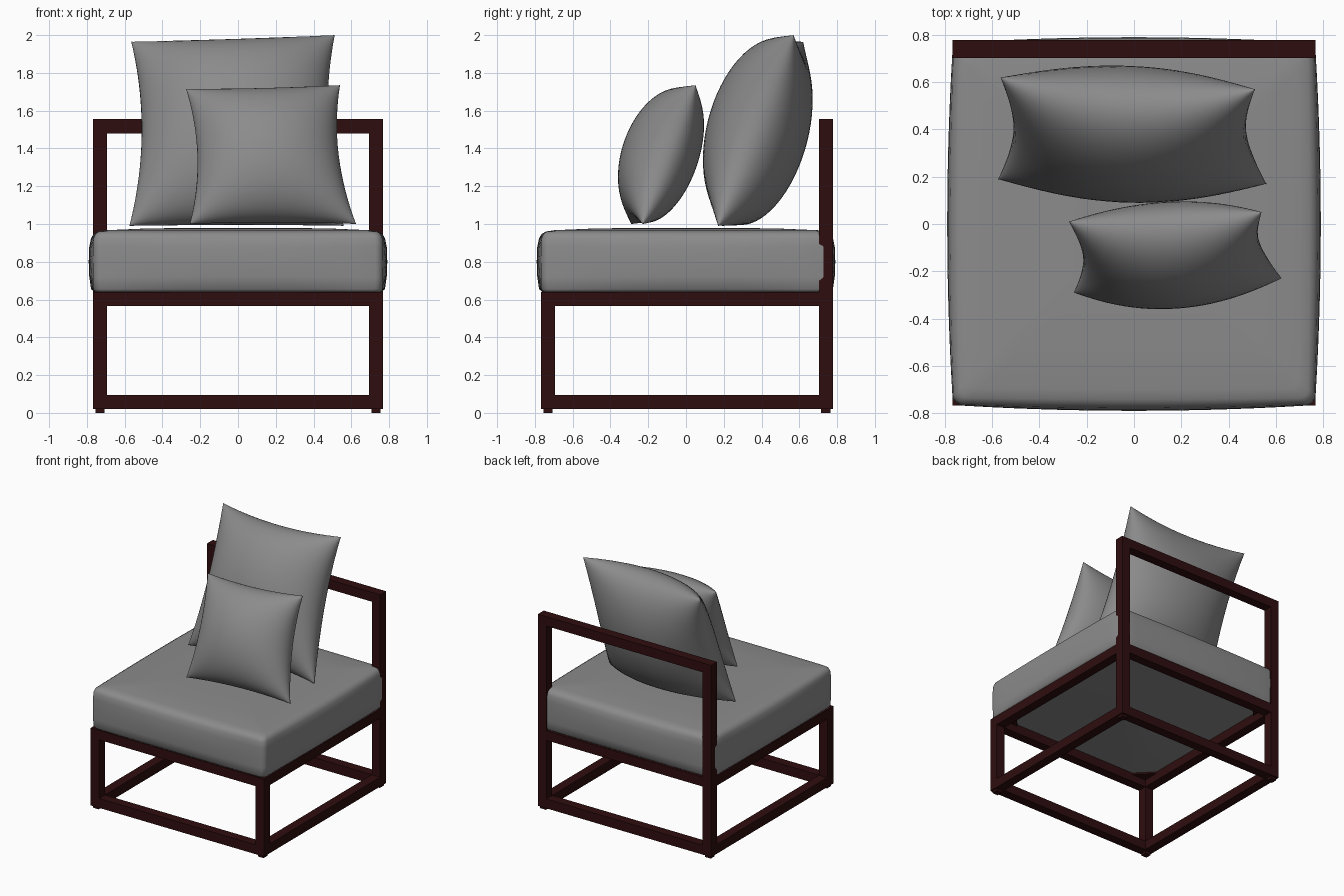
import bpy, bmesh, math
from mathutils import Vector

if "Cube" in bpy.data.objects:
    bpy.data.objects.remove(bpy.data.objects["Cube"])


def material(name, rgb):
    m = bpy.data.materials.new(name)
    m.diffuse_color = (*rgb, 1)
    m.use_nodes = True
    m.node_tree.nodes["Principled BSDF"].inputs["Base Color"].default_value = m.diffuse_color
    return m


WOOD = material("dark red wood", (0.028, 0.004, 0.0045))
FABRIC = material("grey fabric", (0.26, 0.26, 0.26))


def finish(name, bm, mat, smooth=None):
    bmesh.ops.recalc_face_normals(bm, faces=bm.faces)
    mesh = bpy.data.meshes.new(name)
    bm.to_mesh(mesh)
    bm.free()
    mesh.materials.append(mat)
    ob = bpy.data.objects.new(name, mesh)
    bpy.context.collection.objects.link(ob)
    if smooth:
        bpy.ops.object.select_all(action='DESELECT')
        ob.select_set(True)
        bpy.context.view_layer.objects.active = ob
        bpy.ops.object.shade_smooth_by_angle(angle=math.radians(smooth))
    return ob


def box(name, lo, hi):
    bm = bmesh.new()
    bmesh.ops.create_cube(bm, size=1)
    for v in bm.verts:
        v.co = [lo[i] + (v.co[i] + 0.5) * (hi[i] - lo[i]) for i in range(3)]
    return finish(name, bm, WOOD)


# Wooden frame: X = half width, F/B = front and back, T = bar thickness
X, F, B, T = 0.768, -0.768, 0.778, 0.075
for side, s in (("left", -1), ("right", 1)):
    x0, x1 = sorted((s * X, s * (X - T)))
    box(side + "_front_leg", (x0, F, 0.02), (x1, F + T, 0.64))
    box(side + "_back_post", (x0, B - T, 0.02), (x1, B, 1.555))
    for part, z in (("floor", 0.02), ("seat", 0.565)):
        box(f"{side}_{part}_rail", (x0, F + T, z), (x1, B - T, z + T))
    # small feet and triangular corner braces
    for end, y, d in (("front", F, 1), ("back", B, -1)):
        fx, fy = s * (X - T / 2), y + d * T / 2
        box(f"{side}_{end}_foot", (fx - 0.025, fy - 0.025, 0), (fx + 0.025, fy + 0.025, 0.022))
        bm = bmesh.new()
        cx, cy, leg = s * (X - T), y + d * T, 0.13
        tri = [(cx, cy), (cx - s * leg, cy), (cx, cy + d * leg)]
        low, top = [[bm.verts.new((a, b, z)) for a, b in tri] for z in (0.625, 0.639)]
        bm.faces.new(low)
        bm.faces.new(top)
        for i in range(3):
            j = (i + 1) % 3
            bm.faces.new((low[i], low[j], top[j], top[i]))
        finish(f"{side}_{end}_corner_brace", bm, WOOD)

for part, y, z in (("front_floor_rail", F, 0.02), ("front_seat_rail", F, 0.565),
                   ("back_floor_rail", B - T, 0.02), ("back_seat_rail", B - T, 0.565),
                   ("back_top_rail", B - T, 1.48)):
    box(part, (T - X, y, z), (X - T, y + T, z + T))


# Seat cushion: stacked rounded squares with softly bulging sides
def cushion_ring(inset, bulge):
    h, r, pts = 0.766 - inset, 0.04, []
    for q in range(4):
        side = [(h, -h + r + (2 * h - 2 * r) * k / 14) for k in range(1, 14)]
        arc = [(h - r + r * math.cos(a), h - r + r * math.sin(a))
               for a in (math.pi / 2 * k / 5 for k in range(6))]
        for x, y in side + arc:
            c, s = ((1, 0), (0, 1), (-1, 0), (0, -1))[q]
            x, y = x * c - y * s, x * s + y * c
            pts.append((x * (1 + bulge * (1 - (y / h) ** 2)),
                        y * (1 + bulge * (1 - (x / h) ** 2))))
    return pts


bm = bmesh.new()
rings = []
for z, inset, bulge in ((0.638, 0.03, 0.0), (0.64, 0.012, 0.008), (0.655, 0.002, 0.018),
                        (0.72, 0, 0.028), (0.80, 0, 0.032), (0.88, 0, 0.028),
                        (0.925, 0.003, 0.02), (0.947, 0.012, 0.014), (0.96, 0.03, 0.008),
                        (0.967, 0.07, 0.004), (0.975, 0.25, 0), (0.98, 0.5, 0)):
    rings.append([bm.verts.new((x, y, z)) for x, y in cushion_ring(inset, bulge)])
for a, b in zip(rings, rings[1:]):
    for i in range(len(a)):
        j = (i + 1) % len(a)
        bm.faces.new((a[i], a[j], b[j], b[i]))
bm.faces.new(rings[0])
bm.faces.new(rings[-1])
finish("seat_cushion", bm, FABRIC, 50)


# Pillow: two bulging sheets between four corners, pinched along the edges
def pillow(name, corners, front, back, pinch_x, pinch_z, twist, n=32):
    bl, br, tl, tr = map(Vector, corners)
    normal = (br - bl + tr - tl).cross(tl - bl + tr - br).normalized()
    bm = bmesh.new()
    for thick in (front, -back):
        grid = []
        for j in range(n + 1):
            v = math.sin(math.pi * (j / n - 0.5))
            row = []
            for i in range(n + 1):
                u = math.sin(math.pi * (i / n - 0.5))
                a, b = (u + 1) / 2, (v + 1) / 2
                p = bl.lerp(br, a).lerp(tl.lerp(tr, a), b)
                p.x -= pinch_x * u * (1 - v * v)
                p.z -= pinch_z * v * (1 - u * u)
                p.y -= twist * v * (1 - u * u)
                puff = max(0, (1 - u * u) * (1 - v * v)) ** 0.5
                row.append(bm.verts.new(p + normal * thick * puff))
            grid.append(row)
        for j in range(n):
            for i in range(n):
                bm.faces.new((grid[j][i], grid[j][i + 1], grid[j + 1][i + 1], grid[j + 1][i]))
    bmesh.ops.remove_doubles(bm, verts=bm.verts, dist=0.0005)
    return finish(name, bm, FABRIC, 80)


pillow("back_pillow",
       [(-0.575, 0.19, 0.99), (0.56, 0.17, 0.99), (-0.565, 0.62, 1.965), (0.512, 0.57, 2.0)],
       0.28, 0.26, 0.06, 0.015, 0.06)
pillow("front_pillow",
       [(-0.255, -0.29, 1.0), (0.625, -0.23, 1.0), (-0.275, 0.01, 1.715), (0.54, 0.05, 1.735)],
       0.225, 0.18, 0.05, 0.015, 0.02)
